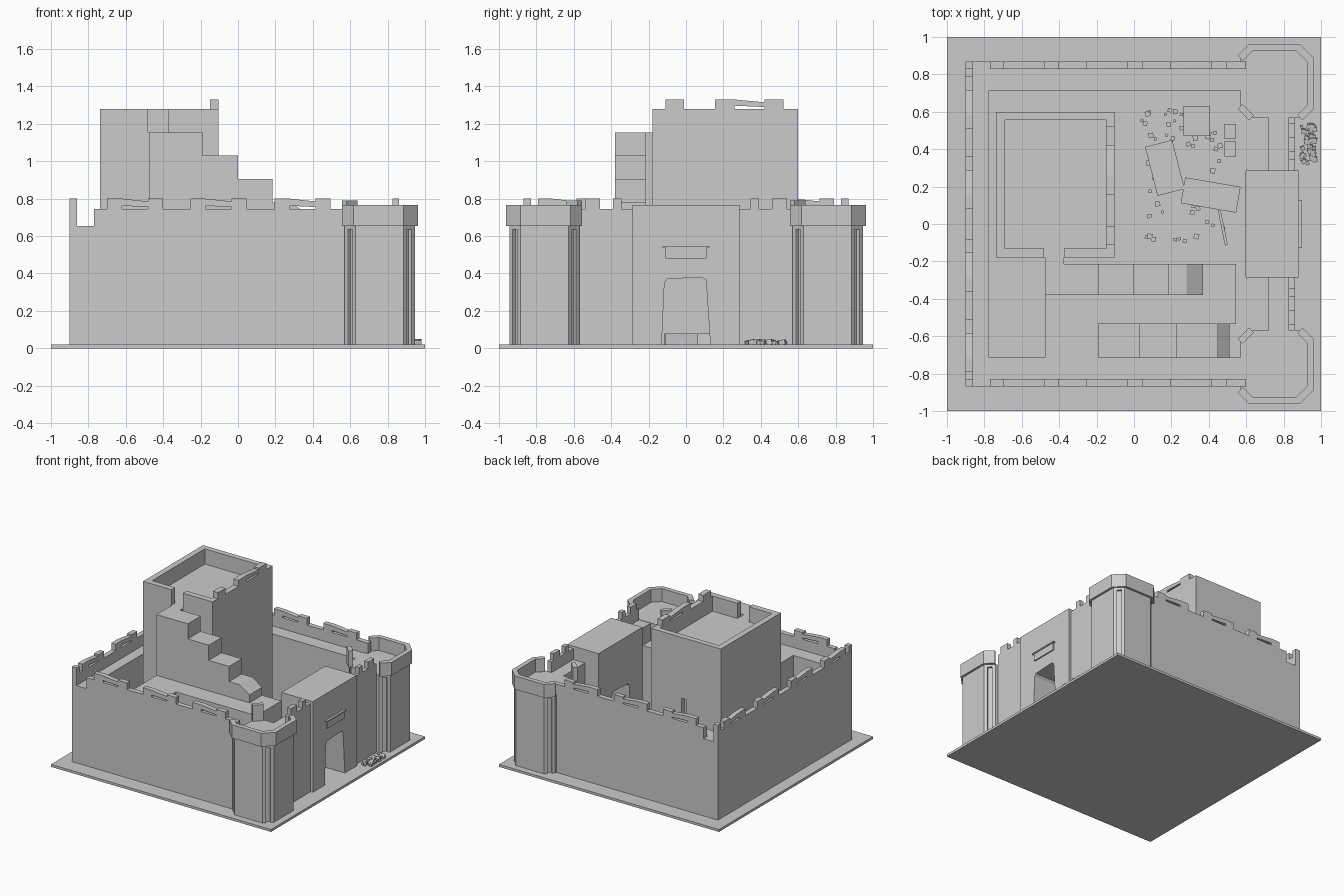
import bpy, bmesh, math, random
from mathutils import Matrix, Vector

if "Cube" in bpy.data.objects:
    bpy.data.objects.remove(bpy.data.objects["Cube"])

random.seed(4)
stone = bpy.data.materials.new("grey stone")
stone.diffuse_color = (0.6, 0.6, 0.6, 1)
stone.use_nodes = True
stone.node_tree.nodes["Principled BSDF"].inputs["Base Color"].default_value = stone.diffuse_color
BASE, WALK, CREST, TOOTH = 0.02, 0.655, 0.745, 0.80


def finish(name, bm):
    bmesh.ops.recalc_face_normals(bm, faces=bm.faces)
    me = bpy.data.meshes.new(name)
    bm.to_mesh(me)
    bm.free()
    me.materials.append(stone)
    ob = bpy.data.objects.new(name, me)
    bpy.context.collection.objects.link(ob)
    return ob


def add_prism(bm, pts, lo, hi, axis):
    place = {'x': lambda a, b, h: (h, a, b), 'y': lambda a, b, h: (a, h, b),
             'z': lambda a, b, h: (a, b, h)}[axis]
    v0 = [bm.verts.new(place(a, b, lo)) for a, b in pts]
    v1 = [bm.verts.new(place(a, b, hi)) for a, b in pts]
    bm.faces.new(v0)
    bm.faces.new(v1)
    for i in range(len(pts)):
        j = (i + 1) % len(pts)
        bm.faces.new((v0[i], v0[j], v1[j], v1[i]))


def prism(name, pts, lo, hi, axis):
    bm = bmesh.new()
    add_prism(bm, pts, lo, hi, axis)
    return finish(name, bm)


def rect(a0, a1, b0, b1):
    return [(a0, b0), (a1, b0), (a1, b1), (a0, b1)]


def box(name, x0, x1, y0, y1, z0, z1):
    return prism(name, rect(x0, x1, y0, y1), z0, z1, 'z')


def parapet(name, axis, lo, hi, u0, u1, z0, crest, tooth, teeth, slits=()):
    """Low wall with raised teeth; slits are gaps bridged by a sagging broken cap."""
    out = [(u0, z0), (u0, crest)]
    for a, b in teeth:
        out += [(a, crest), (a, tooth), (b, tooth), (b, crest)]
    out += [(u1, crest), (u1, z0)]
    out = [p for i, p in enumerate(out) if p != out[i - 1]]
    bm = bmesh.new()
    add_prism(bm, out, lo, hi, axis)
    for a, b in slits:
        add_prism(bm, [(a, crest + 0.017), (b, crest + 0.01), (b, tooth - 0.015), (a, tooth)], lo, hi, axis)
    finish(name, bm)


# ground slab and curtain walls
box("ground_slab", -1, 1, -1, 1, 0, BASE)
box("west_wall", -0.90, -0.775, -0.87, 0.87, BASE, WALK)
for s, side in ((1, "north"), (-1, "south")):
    y0, y1 = sorted((s * 0.715, s * 0.87))
    box(side + "_wall", -0.775, 0.66, y0, y1, BASE, WALK)
    y0, y1 = sorted((s * 0.285, s * 0.60))
    box(side + "_gate_wall", 0.72, 0.86, y0, y1, BASE, WALK)
    # long battlements
    y0, y1 = sorted((s * 0.83, s * 0.87))
    teeth, slits = [], []
    for c in (-0.55, -0.105, 0.345):
        teeth += [(c - 0.15, c - 0.07), (c + 0.07, c + 0.15)]
        slits.append((c - 0.07, c + 0.07))
    parapet(side + "_battlement", 'y', y0, y1, -0.77, 0.60, WALK, CREST, TOOTH, teeth, slits)
    # short battlements beside the gate
    y0, y1 = sorted((s * 0.285, s * 0.57))
    tl = sorted([tuple(sorted((s * 0.345, s * 0.39))), tuple(sorted((s * 0.46, s * 0.54)))])
    parapet(side + "_gate_battlement", 'x', 0.825, 0.86, y0, y1, WALK, CREST, TOOTH, tl)

teeth, slits = [(-0.87, -0.79)], []
for c in (-0.65, -0.22, 0.22, 0.65):
    teeth += [(c - 0.14, c - 0.065), (c + 0.065, c + 0.14)]
    slits.append((c - 0.065, c + 0.065))
teeth[0] = (-0.87, -0.83)
teeth.append((0.83, 0.87))
parapet("west_battlement", 'x', -0.90, -0.86, -0.87, 0.87, WALK, CREST, TOOTH, teeth, slits)


# corner towers with grooved chamfers, projecting parapets and inner posts
def octagon(cx, cy, h, c):
    return [(cx - h, cy + h - c), (cx - h + c, cy + h), (cx + h - c, cy + h), (cx + h, cy + h - c),
            (cx + h, cy - h + c), (cx + h - c, cy - h), (cx - h + c, cy - h), (cx - h, cy - h + c)]


def grooved(pts, cx, cy):
    out = []
    for i in range(0, 8, 2):
        p, q, c = Vector(pts[i]), Vector(pts[i + 1]), Vector((cx, cy))
        inward = (c - (p + q) / 2).normalized() * 0.02
        a, b = p.lerp(q, 0.3), p.lerp(q, 0.7)
        out += [tuple(v) for v in (p, a, a + inward, b + inward, b, q)]
    return out


for s, side in ((1, "north"), (-1, "south")):
    def flip(pts):
        return [(a, s * b) for a, b in pts]
    shaft = octagon(0.757, 0.757, 0.188, 0.06)
    prism(side + "_tower_shaft", flip(grooved(shaft, 0.757, 0.757)), BASE, 0.635, 'z')
    prism(side + "_tower_floor", flip(shaft), 0.635, WALK + 0.003, 'z')
    outer = [(0.555, 0.90), (0.618, 0.963), (0.885, 0.963), (0.963, 0.885), (0.963, 0.618), (0.90, 0.555)]
    inner = [(0.872, 0.583), (0.925, 0.636), (0.925, 0.868), (0.868, 0.925), (0.636, 0.925), (0.583, 0.872)]
    prism(side + "_tower_parapet", flip(outer + inner), WALK, 0.765, 'z')
    prism(side + "_tower_post", flip([(0.555, 0.615), (0.615, 0.555), (0.64, 0.58), (0.58, 0.64)]), WALK, 0.79, 'z')

# gatehouse with tapering passage, and the panel over it
prism("gatehouse", [(-0.285, BASE), (-0.285, 0.765), (0.285, 0.765), (0.285, BASE), (0.13, BASE),
                    (0.107, 0.365), (0.08, 0.38), (-0.10, 0.37), (-0.115, 0.35), (-0.13, BASE)], 0.595, 0.88, 'x')
box("gate_panel", 0.88, 0.89, -0.11, 0.11, 0.48, 0.54)
box("gate_panel_ledge", 0.88, 0.898, -0.125, 0.125, 0.538, 0.548)

# keep with slit window and sunken roof
keep = box("keep", -0.738, -0.105, -0.178, 0.60, BASE, 1.155)
cutter = box("slit_cutter", -0.42, -0.38, 0.56, 0.65, 0.55, 0.78)
cutter.hide_render = True
cutter.hide_viewport = True
cut = keep.modifiers.new("slit", 'BOOLEAN')
cut.operation, cut.object, cut.solver = 'DIFFERENCE', cutter, 'EXACT'
box("keep_west_parapet", -0.738, -0.69, -0.178, 0.60, 1.155, 1.28)
box("keep_north_parapet", -0.69, -0.15, 0.555, 0.60, 1.155, 1.28)
box("keep_south_parapet_left", -0.69, -0.48, -0.178, -0.13, 1.155, 1.28)
box("keep_south_parapet_right", -0.375, -0.15, -0.178, -0.13, 1.155, 1.28)
parapet("keep_east_battlement", 'x', -0.15, -0.105, -0.178, 0.60, 1.155, 1.28, 1.33,
        [(-0.11, -0.01), (0.155, 0.26), (0.42, 0.52)], [(0.26, 0.42)])

# raised terrace with a stairwell along the south wall
prism("terrace", [(-0.475, -0.715), (-0.19, -0.715), (-0.19, -0.535), (0.545, -0.535), (0.545, -0.215),
                  (-0.375, -0.215), (-0.375, -0.178), (-0.475, -0.178)], BASE, WALK, 'z')
# upper flight to the keep roof, lower flight down to the yard
prism("upper_stairs", [(-0.475, WALK), (-0.475, 1.155), (-0.19, 1.155), (-0.19, 1.03), (0, 1.03), (0, 0.905),
                       (0.185, 0.905), (0.185, 0.78), (0.28, 0.78), (0.37, 0.72), (0.37, WALK)], -0.38, -0.215, 'y')
box("stair_landing", -0.475, -0.375, -0.215, -0.178, WALK, 1.155)
prism("lower_stairs", [(-0.19, BASE), (-0.19, 0.53), (0.03, 0.53), (0.03, 0.405), (0.23, 0.405), (0.23, 0.28),
                       (0.45, 0.28), (0.45, 0.15), (0.51, 0.10), (0.51, BASE)], -0.715, -0.535, 'y')


# fallen slabs and rubble
def add_block(bm, x, y, z, sx, sy, sz, turn, tilt=0):
    m = (Matrix.Translation((x, y, z)) @ Matrix.Rotation(turn, 4, 'Z') @ Matrix.Rotation(tilt, 4, 'X')
         @ Matrix.Diagonal((sx, sy, sz, 1)))
    bmesh.ops.create_cube(bm, size=1, matrix=m)


bm = bmesh.new()
for x, y, sx, sy, turn in ((0.165, 0.30, 0.15, 0.27, 0.25), (0.41, 0.155, 0.30, 0.14, -0.17),
                           (0.335, 0.55, 0.14, 0.16, 0), (0.515, 0.495, 0.06, 0.08, 0),
                           (0.515, 0.40, 0.06, 0.08, 0), (0.475, -0.02, 0.015, 0.19, 0.2)):
    add_block(bm, x, y, 0.05, sx, sy, 0.06, turn)
finish("fallen_slabs", bm)
bm = bmesh.new()
for i in range(60):
    d = random.uniform(0.014, 0.028)
    x, y = random.uniform(0.04, 0.48), random.uniform(-0.11, 0.61)
    add_block(bm, x, y, BASE + d / 2, d, d, d, random.uniform(-0.3, 0.3))
finish("yard_rubble", bm)
bm = bmesh.new()
for i in range(40):
    d = random.uniform(0.014, 0.028)
    x, y = random.uniform(0.895, 0.97), random.uniform(0.32, 0.53)
    add_block(bm, x, y, BASE + d / 2, d, d, d, random.uniform(-0.5, 0.5), 0.2)
finish("outer_rubble", bm)
